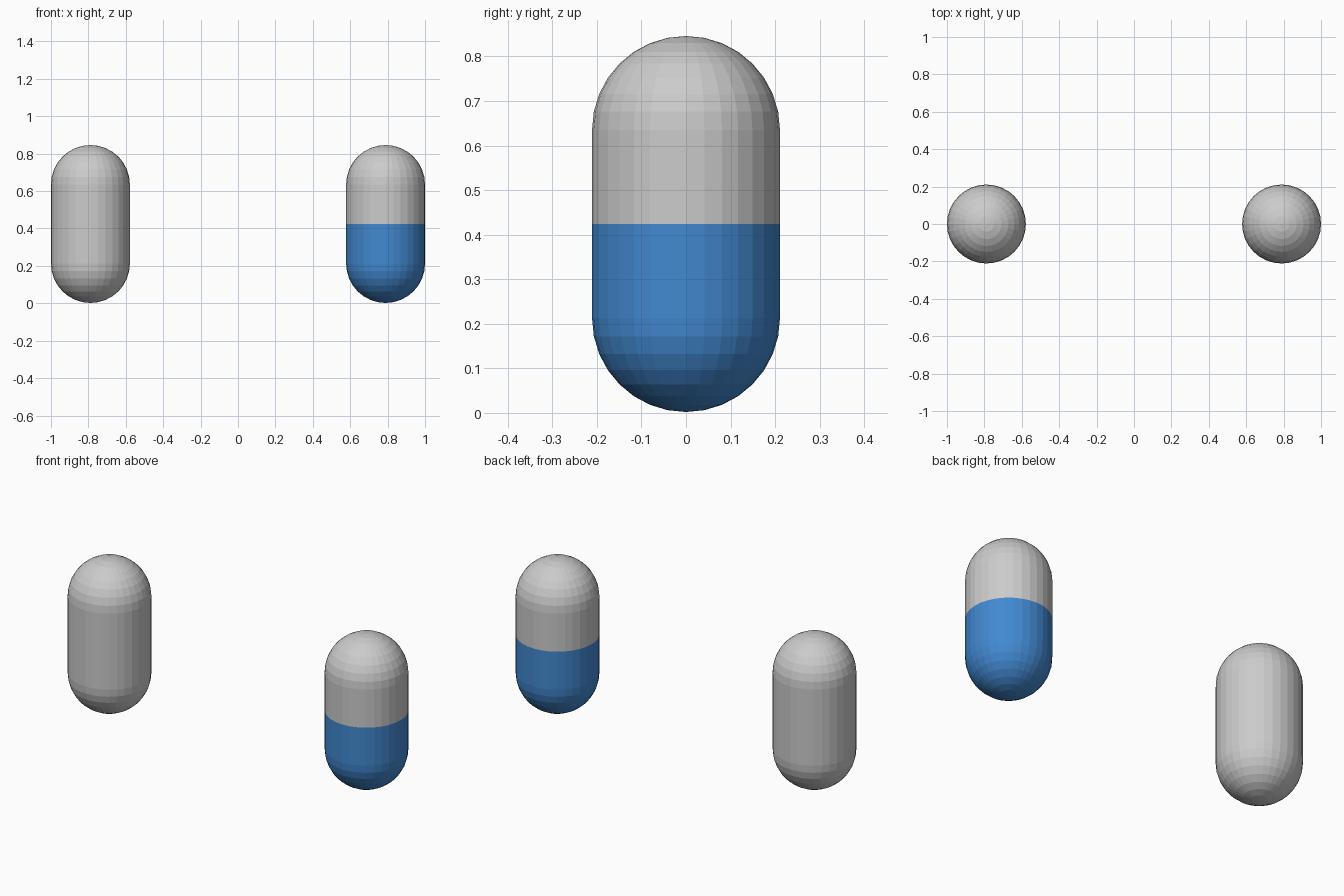
import bpy, bmesh
from math import sin, cos, pi

if "Cube" in bpy.data.objects:
    bpy.data.objects.remove(bpy.data.objects["Cube"])

R, MID, SEG, RINGS = 0.211, 0.424, 32, 8


def lathe(name, profile, x, mat=None):
    """Revolve (radius, z) points, zero radius meaning a pole, with flat faces."""
    bm = bmesh.new()
    rows = []
    for r, z in profile:
        n = 1 if r < 1e-6 else SEG
        rows.append([bm.verts.new((r * cos(2 * pi * i / SEG), r * sin(2 * pi * i / SEG), z))
                     for i in range(n)])
    for a, b in zip(rows, rows[1:]):
        for i in range(SEG):
            j = (i + 1) % SEG
            quad = [a[i % len(a)], a[j % len(a)], b[j % len(b)], b[i % len(b)]]
            bm.faces.new(list(dict.fromkeys(quad)))
    bmesh.ops.recalc_face_normals(bm, faces=bm.faces)
    me = bpy.data.meshes.new(name)
    bm.to_mesh(me)
    bm.free()
    ob = bpy.data.objects.new(name, me)
    ob.location = (x, 0, MID)
    bpy.context.collection.objects.link(ob)
    if mat:
        me.materials.append(mat)
    return ob


# Half profiles: rounded end plus straight wall up to the middle
angles = [pi / 2 * i / RINGS for i in range(RINGS + 1)]
lower = [(R * sin(a), -R - R * cos(a)) for a in angles]
upper = [(r, -z) for r, z in reversed(lower)]

blue = bpy.data.materials.new("blue")
blue.diffuse_color = (0.055, 0.25, 0.64, 1)
blue.use_nodes = True
blue.node_tree.nodes["Principled BSDF"].inputs["Base Color"].default_value = blue.diffuse_color

# Plain capsule on the left
lathe("plain_capsule", lower + upper, -0.789)

# Two-tone capsule on the right: each half is open at the seam, flush with the other
seam = [(R, 0)]
lathe("capsule_upper_half", seam + upper, 0.789)
bottom = lathe("capsule_lower_half", lower + seam, 0.789, blue)
# Open shells: make sure the faces point outward
for name in ("capsule_upper_half", "capsule_lower_half"):
    me = bpy.data.objects[name].data
    p = next(p for p in me.polygons if abs(p.normal.z) < 0.01)
    if p.normal.dot(p.center) < 0:
        me.flip_normals()
